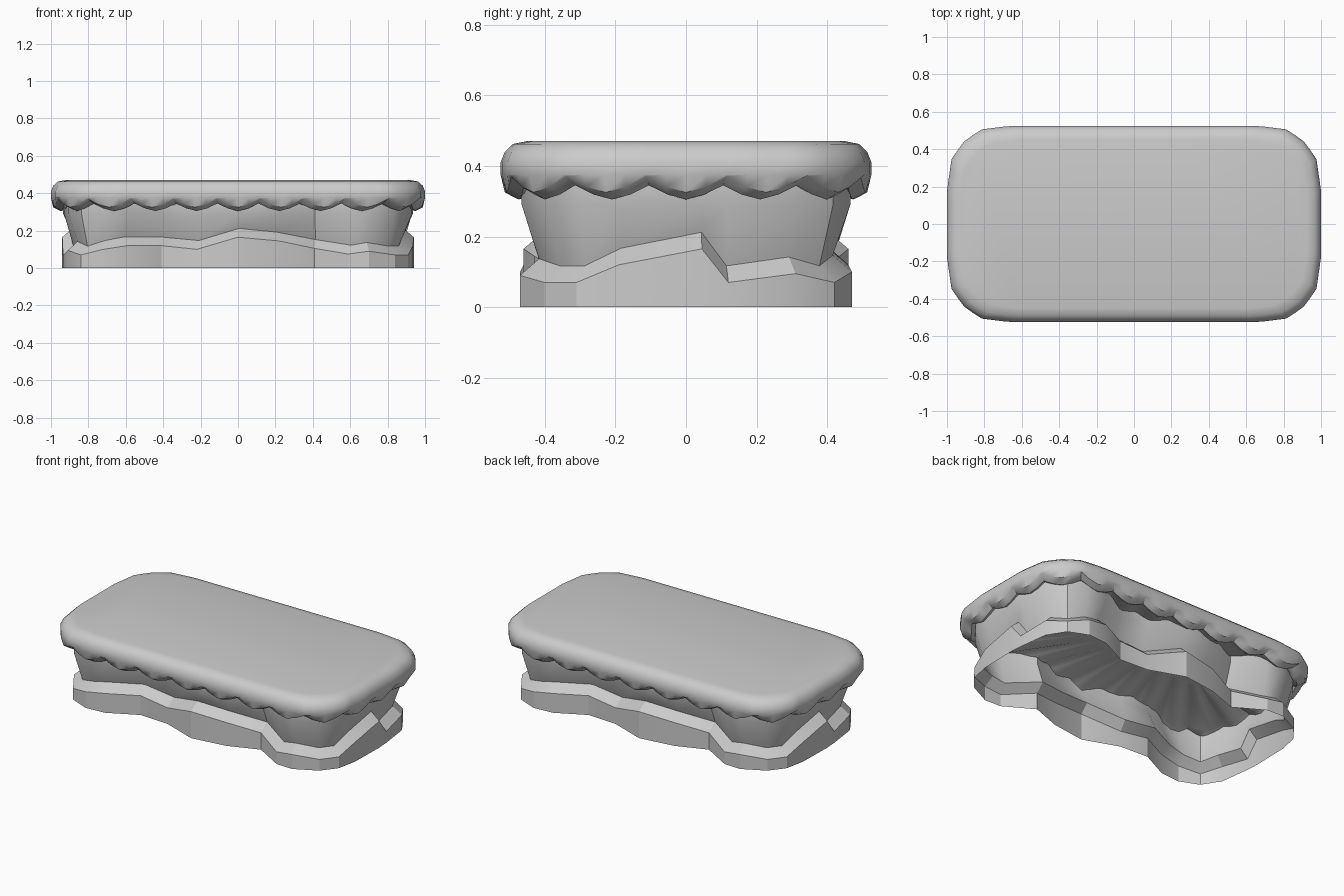
import bpy, math
from mathutils import Vector

if "Cube" in bpy.data.objects:
    bpy.data.objects.remove(bpy.data.objects["Cube"])


def make_object(name, rings, caps=(), angle=30):
    """Loft closed rings of equal length into one mesh."""
    n = len(rings[0])
    verts = [v for r in rings for v in r]
    faces = []
    for k in range(len(rings) - 1):
        for i in range(n):
            j = (i + 1) % n
            faces.append((k * n + i, k * n + j, (k + 1) * n + j, (k + 1) * n + i))
    if 'last' in caps:
        faces.append([(len(rings) - 1) * n + i for i in range(n)])
    me = bpy.data.meshes.new(name)
    me.from_pydata(verts, [], faces)
    me.update()
    ob = bpy.data.objects.new(name, me)
    bpy.context.collection.objects.link(ob)
    bpy.ops.object.select_all(action='DESELECT')
    ob.select_set(True)
    bpy.context.view_layer.objects.active = ob
    bpy.ops.object.shade_smooth_by_angle(angle=math.radians(angle))
    return ob


def inset(pts, d):
    """Move a counter-clockwise outline inwards by d."""
    out = []
    for i, p in enumerate(pts):
        t = (pts[(i + 1) % len(pts)] - p).normalized() + (p - pts[i - 1]).normalized()
        t.normalize()
        out.append(p + Vector((-t.y, t.x)) * d)
    return out


def resample(pts, count):
    """Evenly spaced points along a closed polyline."""
    seg = [(pts[(i + 1) % len(pts)] - p).length for i, p in enumerate(pts)]
    step, out, i, start = sum(seg) / count, [], 0, 0.0
    for k in range(count):
        while k * step > start + seg[i] + 1e-6:
            start += seg[i]
            i += 1
        out.append(pts[i].lerp(pts[(i + 1) % len(pts)], (k * step - start) / seg[i]))
    return out


# Irregular base outline: half of it as x, y, rim height; other half is turned 180 degrees
half = [(-.59, -.46, .12), (-.41, -.37, .12), (-.22, -.38, .10), (0, -.46, .165),
        (.22, -.43, .145), (.41, -.36, .105), (.59, -.465, .075), (.70, -.47, .09),
        (.84, -.40, .07), (.91, -.31, .07), (.935, -.19, .12), (.94, .045, .165),
        (.935, .12, .07), (.91, .31, .095), (.84, .42, .07), (.72, .47, .10)]
loop = half + [(-x, -y, z) for x, y, z in half]
outline = [Vector((x, y)) for x, y, z in loop]
rim = [z for x, y, z in loop]
inner = inset(outline, .055)
ledge = [(p.x, p.y, z + .047) for p, z in zip(inner, rim)]

# Base: open shell with jagged rim and ledge
make_object("base", [[(p.x, p.y, 0) for p in outline],
                     [(p.x, p.y, z) for p, z in zip(outline, rim)], ledge], angle=25)

# Body: flaring wall from ledge to the top slab
make_object("body", [ledge, [(p.x, p.y, .29) for p in inset(outline, .005)],
                     [(p.x, p.y, .35) for p in inset(outline, .005)]], angle=35)

# Top slab outline: quarter mirrored to four sides
q = [(1, 0), (1, .18), (.975, .35), (.91, .44), (.82, .505), (.66, .525), (0, .525)]
q = q + [(-x, y) for x, y in q[-2::-1]]
q = q + [(-x, -y) for x, y in q[1:-1]]
slab = resample([Vector(p) for p in q], 96)


def ring(d, z, scallop=0):
    lift = (0, .35, 1, .35)
    return [(p.x * (1 - d), p.y * (1 - d / .525), z + scallop * lift[i % 4])
            for i, p in enumerate(slab)]


# Top: cushioned slab with 24 scallops and gathered underside
make_object("scalloped_top",
            [ring(.48, .345), ring(.085, .325, .03), ring(.05, .305, .04), ring(.012, .325, .045),
             ring(0, .375), ring(0, .41), ring(.012, .44), ring(.035, .462), ring(.075, .47)],
            caps=('last',), angle=40)

# Flat panel closing the middle of the underside
r = ring(.48, .345)
make_object("underside_panel", [r, [(x * .9, y * .5, .347) for x, y, z in r]], caps=('last',))
